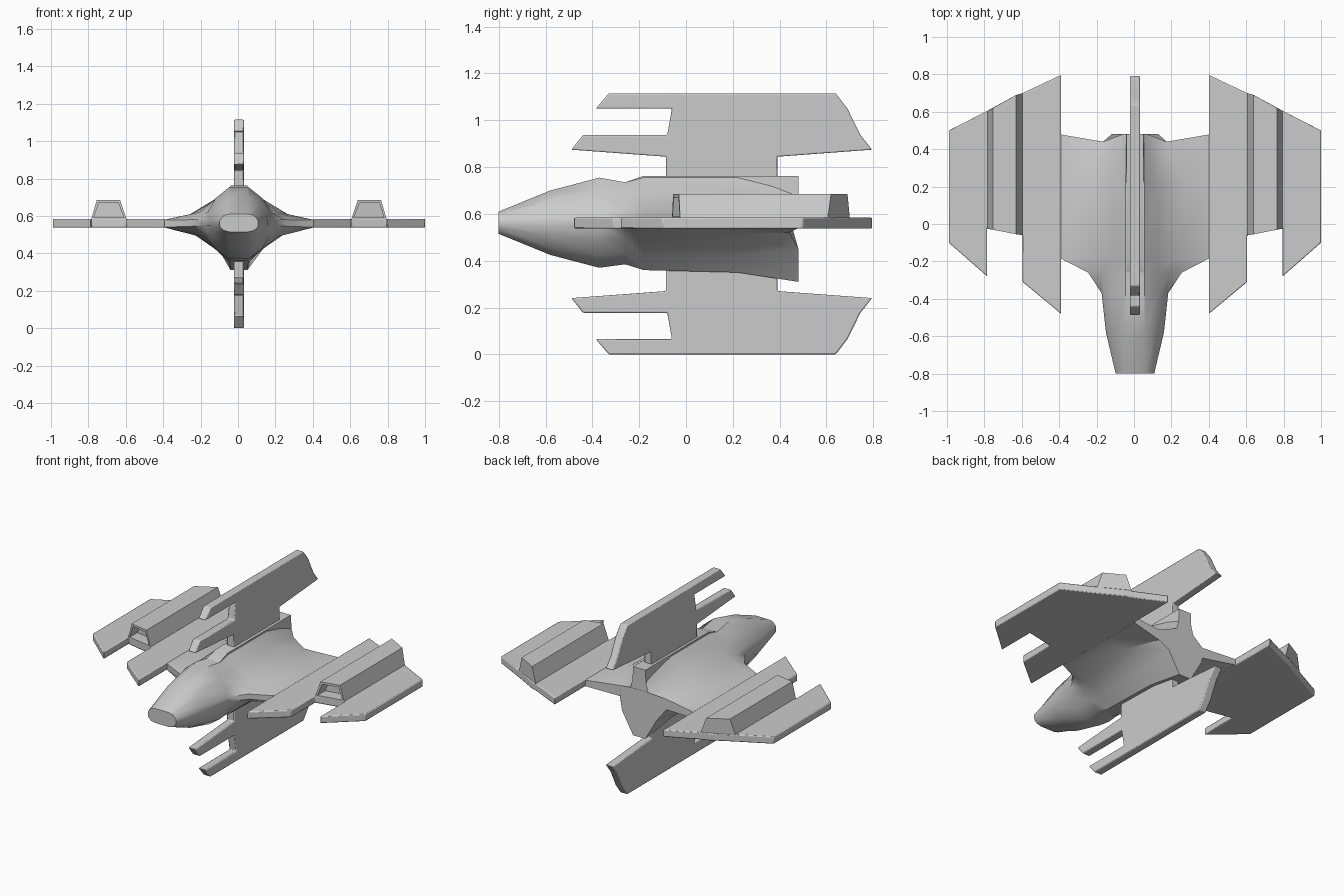
import bpy, bmesh, math

if "Cube" in bpy.data.objects:
    bpy.data.objects.remove(bpy.data.objects["Cube"])

CX = 0.005      # slight sideways offset of the centre line
MID = 0.5575    # height of the wing plane


def finish(name, bm, mirror=None, bevel=0.0):
    bmesh.ops.recalc_face_normals(bm, faces=bm.faces)
    mesh = bpy.data.meshes.new(name)
    bm.to_mesh(mesh)
    bm.free()
    ob = bpy.data.objects.new(name, mesh)
    bpy.context.collection.objects.link(ob)
    ob.location.x = CX
    bpy.context.view_layer.objects.active = ob
    ob.select_set(True)
    bpy.ops.object.shade_smooth_by_angle(angle=math.radians(35))
    ob.select_set(False)
    if bevel:
        b = ob.modifiers.new("bevel", 'BEVEL')
        b.width, b.segments, b.limit_method = bevel, 2, 'ANGLE'
    if mirror is not None:
        m = ob.modifiers.new("mirror", 'MIRROR')
        m.use_axis = [mirror == 'X', False, False]
        m.use_mirror_merge = False
    return ob


def loft(rings):
    """Skin closed rings of equal size; returns bmesh and the end caps."""
    bm = bmesh.new()
    vs = [[bm.verts.new(p) for p in r] for r in rings]
    n = len(vs[0])
    for a, b in zip(vs, vs[1:]):
        for i in range(n):
            j = (i + 1) % n
            bm.faces.new((a[i], a[j], b[j], b[i]))
    return bm, bm.faces.new(vs[0]), bm.faces.new(vs[-1])


# hull: half sections from ridge to keel, lofted nose to tail
stations = [
    (-0.80, [(.05, .61), (.08, .603), (.10, .58), (.103, .57), (.103, .555), (.10, .54), (.08, .522), (.05, .515)]),
    (-0.58, [(.05, .70), (.11, .66), (.145, .60), (.155, .575), (.155, .55), (.14, .51), (.10, .455), (.05, .425)]),
    (-0.37, [(.05, .755), (.125, .695), (.168, .62), (.178, .58), (.178, .55), (.165, .49), (.12, .42), (.05, .37)]),
    (-0.26, [(.05, .735), (.125, .68), (.18, .615), (.25, .58), (.25, .545), (.18, .49), (.12, .43), (.05, .385)]),
    (-0.18, [(.05, .755), (.12, .695), (.21, .62), (.405, .578), (.405, .54), (.21, .49), (.12, .42), (.05, .36)]),
    (0.22, [(.05, .755), (.12, .695), (.26, .61), (.405, .578), (.405, .54), (.26, .515), (.13, .425), (.05, .35)]),
    (0.48, [(.045, .69), (.065, .62), (.17, .59), (.405, .578), (.405, .54), (.17, .52), (.125, .45), (.045, .31)]),
]
rings = []
for y, half in stations:
    ys = [y] * 8
    if y == 0.48:
        ys[2] = ys[5] = 0.44
    right = [(x, yy, z) for (x, z), yy in zip(half, ys)]
    rings.append(right + [(-x, yy, z) for x, yy, z in reversed(right)])
finish("hull", loft(rings)[0])

# spine ridge along the top
sec = lambda y, t: [(-.05, y, .66), (.05, y, .66), (.045, y, t), (-.045, y, t)]
finish("spine", loft([sec(-.26, .735), sec(-.18, .763), sec(.48, .763)])[0])

# upper and lower fins share one profile of (y, height from wing plane)
fin = [(-.085, .15), (.39, .15), (.39, .287), (.795, .317), (.745, .38), (.69, .492),
       (.64, .5575), (-.33, .5575), (-.385, .4925), (-.06, .4925), (-.08, .38),
       (-.44, .38), (-.49, .317), (-.085, .287)]
for name, s in (("upper_fin", 1), ("lower_fin", -1)):
    bm = loft([[(x, y, MID + s * h) for y, h in fin] for x in (-.027, .027)])[0]
    finish(name, bm, bevel=0.006)

# side wings with forward prongs
wing = [(.395, .797), (.60, .70), (.635, .69), (.79, .605), (.995, .50), (.995, -.10),
        (.79, -.28), (.79, -.02), (.60, -.06), (.60, -.31), (.395, -.48)]
bm = loft([[(x, y, z) for x, y in wing] for z in (.537, .585)])[0]
finish("wings", bm, mirror='X', bevel=0.006)

# engine pods on the wings, with recessed intake
front = [(.60, -.06, .58), (.79, -.025, .58), (.76, -.03, .685), (.635, -.055, .685)]
back = [(.60, .70, .58), (.79, .605, .58), (.76, .62, .685), (.635, .69, .685)]
bm, cap, _ = loft([front, back])
bmesh.ops.recalc_face_normals(bm, faces=bm.faces)
bmesh.ops.inset_individual(bm, faces=[cap], thickness=0.018)
inner = bmesh.ops.extrude_discrete_faces(bm, faces=[cap])["faces"][0]
bmesh.ops.translate(bm, verts=inner.verts, vec=(0, 0.08, 0))
finish("engine_pods", bm, mirror='X')
